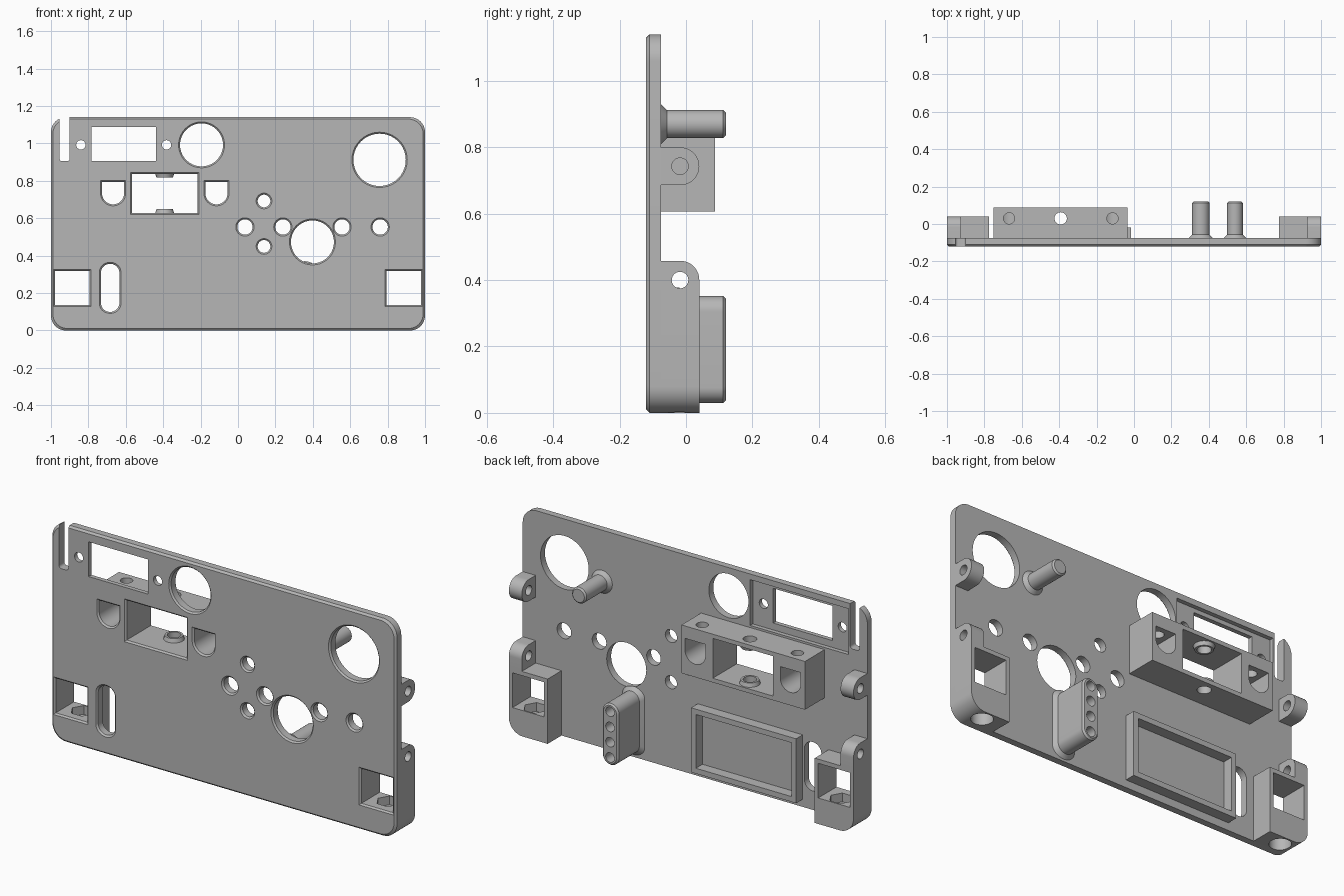
import bpy, bmesh, math

cube = bpy.data.objects.get("Cube")
if cube:
    bpy.data.objects.remove(cube, do_unlink=True)

GREY = (0.47, 0.47, 0.47, 1)
mat = bpy.data.materials.new("plain_grey")
mat.use_nodes = True
mat.diffuse_color = GREY
mat.node_tree.nodes["Principled BSDF"].inputs["Base Color"].default_value = GREY

FRONT, BACK = -0.12, -0.075     # plate faces
DEEP = 0.04                     # rear face of the side brackets


def ngon(u, v, r, n=40):
    return [(u + r * math.cos(2 * math.pi * i / n),
             v + r * math.sin(2 * math.pi * i / n)) for i in range(n)]


def rounded(u0, v0, u1, v1, radii=(0, 0, 0, 0), seg=12):
    """Rectangle outline; radii run low-left, low-right, top-right, top-left."""
    pts = []
    corners = ((u0, v0, 1, 1), (u1, v0, -1, 1), (u1, v1, -1, -1), (u0, v1, 1, -1))
    for k, (r, (u, v, su, sv)) in enumerate(zip(radii, corners)):
        steps = seg if r else 0
        for i in range(steps + 1):
            a = math.pi * (1 + k / 2) + (math.pi / 2) * i / max(steps, 1)
            p = (u + r * (su + math.cos(a)), v + r * (sv + math.sin(a)))
            if not pts or math.dist(p, pts[-1]) > 1e-5:
                pts.append(p)
    if math.dist(pts[0], pts[-1]) < 1e-5:
        pts.pop()
    return pts


def loft(name, outline, axis, steps):
    """Sweep an outline along an axis; each step is (position, outward growth)."""
    us, vs = zip(*outline)
    cu, cv = (min(us) + max(us)) / 2, (min(vs) + max(vs)) / 2
    hu, hv = max(us) - cu, max(vs) - cv
    place = {"x": lambda u, v, w: (w, u, v),
             "y": lambda u, v, w: (u, w, v),
             "z": lambda u, v, w: (u, v, w)}[axis]
    bm = bmesh.new()
    rings = []
    for w, grow in steps:
        ku, kv = 1 + grow / hu, 1 + grow / hv
        rings.append([bm.verts.new(place(cu + (u - cu) * ku, cv + (v - cv) * kv, w))
                      for u, v in outline])
    n = len(outline)
    for a, b in zip(rings, rings[1:]):
        for i in range(n):
            j = (i + 1) % n
            bm.faces.new((a[i], a[j], b[j], b[i]))
    bm.faces.new(rings[0])
    bm.faces.new(rings[-1])
    bmesh.ops.recalc_face_normals(bm, faces=bm.faces)
    mesh = bpy.data.meshes.new(name)
    bm.to_mesh(mesh)
    bm.free()
    mesh.materials.append(mat)
    ob = bpy.data.objects.new(name, mesh)
    bpy.context.collection.objects.link(ob)
    return ob


def activate(ob):
    bpy.ops.object.select_all(action="DESELECT")
    ob.select_set(True)
    bpy.context.view_layer.objects.active = ob


def finish(ob, cutters=()):
    """Cut the openings, drop the cutters and smooth the round faces."""
    activate(ob)
    for c in cutters:
        m = ob.modifiers.new("cut", "BOOLEAN")
        m.operation, m.solver, m.object = "DIFFERENCE", "EXACT", c
        bpy.ops.object.modifier_apply(modifier=m.name)
        bpy.data.objects.remove(c, do_unlink=True)
    activate(ob)
    bpy.ops.object.shade_smooth_by_angle(angle=math.radians(30))


def through(outline, flare=0.008):
    """Cutter through the full depth, with a chamfered front edge."""
    return loft("cutter", outline, "y",
                [(FRONT - 0.02, flare), (FRONT, flare), (FRONT + 0.008, 0), (0.3, 0)])


def bore(axis, u, v, r, w0, w1, n=40):
    return loft("cutter", ngon(u, v, r, n), axis, [(w0, 0), (w1, 0)])


# Openings shared by the plate and the parts behind it
def latch_openings():
    cuts = [through(rounded(-0.567, 0.628, -0.217, 0.837))]
    for x in (-0.668, -0.115):
        cuts.append(through(rounded(x - 0.059, 0.674, x + 0.059, 0.794, (0.059, 0.059, 0, 0))))
    return cuts


def bracket_opening(side):
    a, b = sorted((side * 0.795, side * 0.979))
    return through(rounded(a, 0.136, b, 0.318))


# Front plate
plate = loft("front_plate", rounded(-1, 0, 1, 1.14, (0.08,) * 4), "y",
             [(FRONT, -0.01), (FRONT + 0.01, 0), (BACK, 0)])
cuts = latch_openings() + [bracket_opening(s) for s in (1, -1)]
round_holes = ((-0.195, 0.992, 0.115), (0.757, 0.912, 0.14), (0.398, 0.473, 0.115),
               (0.139, 0.692, 0.034), (0.139, 0.449, 0.034), (0.037, 0.553, 0.041),
               (0.24, 0.553, 0.041), (0.556, 0.553, 0.041), (0.76, 0.553, 0.041))
cuts += [through(ngon(*h)) for h in round_holes]
cuts += [through(ngon(x, 0.992, 0.025), 0) for x in (-0.84, -0.382)]
cuts.append(through(rounded(-0.783, 0.906, -0.438, 1.088), 0))
cuts.append(through(rounded(-0.733, 0.099, -0.634, 0.356, (0.049,) * 4)))
cuts.append(through(rounded(-0.955, 0.905, -0.9, 1.3, (0.015, 0.015, 0, 0)), 0))
# Shallow rear recess around the upper window
cuts.append(loft("cutter", rounded(-0.89, 0.87, -0.32, 1.11), "y", [(BACK - 0.022, 0), (0, 0)]))
finish(plate, cuts)

# Latch block behind the central window
block = loft("latch_block", rounded(-0.752, 0.606, -0.035, 0.859), "y", [(BACK, 0), (0.088, 0)])
cuts = latch_openings()
cuts += [bore("z", x, 0.03, 0.03, 0.75, 1) for x in (-0.668, -0.115)]
cuts.append(bore("z", -0.392, 0.03, 0.033, 0.5, 1))
finish(block, cuts)

# Raised rings inside the latch window
for name, z0, z1, g0, g1 in (("lower_ring", 0.628, 0.648, 0, -0.006),
                             ("upper_ring", 0.817, 0.837, -0.006, 0)):
    ring = loft(name, ngon(-0.392, 0.03, 0.05), "z", [(z0, g0), (z1, g1)])
    finish(ring, [bore("z", -0.392, 0.03, 0.033, 0.5, 1)])

# Side brackets and hinge lugs, mirrored left and right
for side, label in ((1, "left"), (-1, "right")):
    lo, hi = sorted((side * 0.775, side))
    radii = (0, 0.08, 0, 0) if side > 0 else (0.08, 0, 0, 0)
    box = loft(label + "_bracket", rounded(lo, 0, hi, 0.34, radii), "y", [(BACK, 0), (DEEP, 0)])
    x = side * 0.887
    finish(box, [bracket_opening(side),
                 bore("z", x, -0.02, 0.052, -0.1, 0.07),
                 bore("z", x, -0.02, 0.03, 0.05, 0.12),
                 bore("z", x, -0.02, 0.06, 0.09, 0.2, 6)])
    span = [(side * 0.925, 0), (side, 0)]
    for part, z0, z1, r_low, zc in (("_lower_lug", 0.34, 0.458, 0, 0.4),
                                    ("_upper_lug", 0.686, 0.8, 0.057, 0.743)):
        lug = loft(label + part, rounded(BACK, z0, DEEP, z1, (0, r_low, 0.057, 0)), "x", span)
        finish(lug, [bore("x", -0.018, zc, 0.025, -2, 2)])

# Rear posts with flared feet
post_steps = [(BACK, 0.018), (BACK + 0.018, 0), (0.112, 0), (0.12, -0.008)]
finish(loft("round_post", ngon(0.54, 0.87, 0.042), "y", post_steps))
slot_post = loft("slotted_post", rounded(0.31, 0.03, 0.404, 0.352, (0.047,) * 4), "y", post_steps)
finish(slot_post, [bore("y", 0.357, 0.071 + 0.08 * i, 0.025, 0.03, 0.2) for i in range(4)])

# Shallow rear frame
frame = loft("rear_frame", rounded(-0.625, 0.04, -0.015, 0.378), "y", [(BACK, 0), (-0.02, 0)])
finish(frame, [loft("cutter", rounded(-0.597, 0.068, -0.043, 0.35), "y", [(-0.2, 0), (0.1, 0)])])
